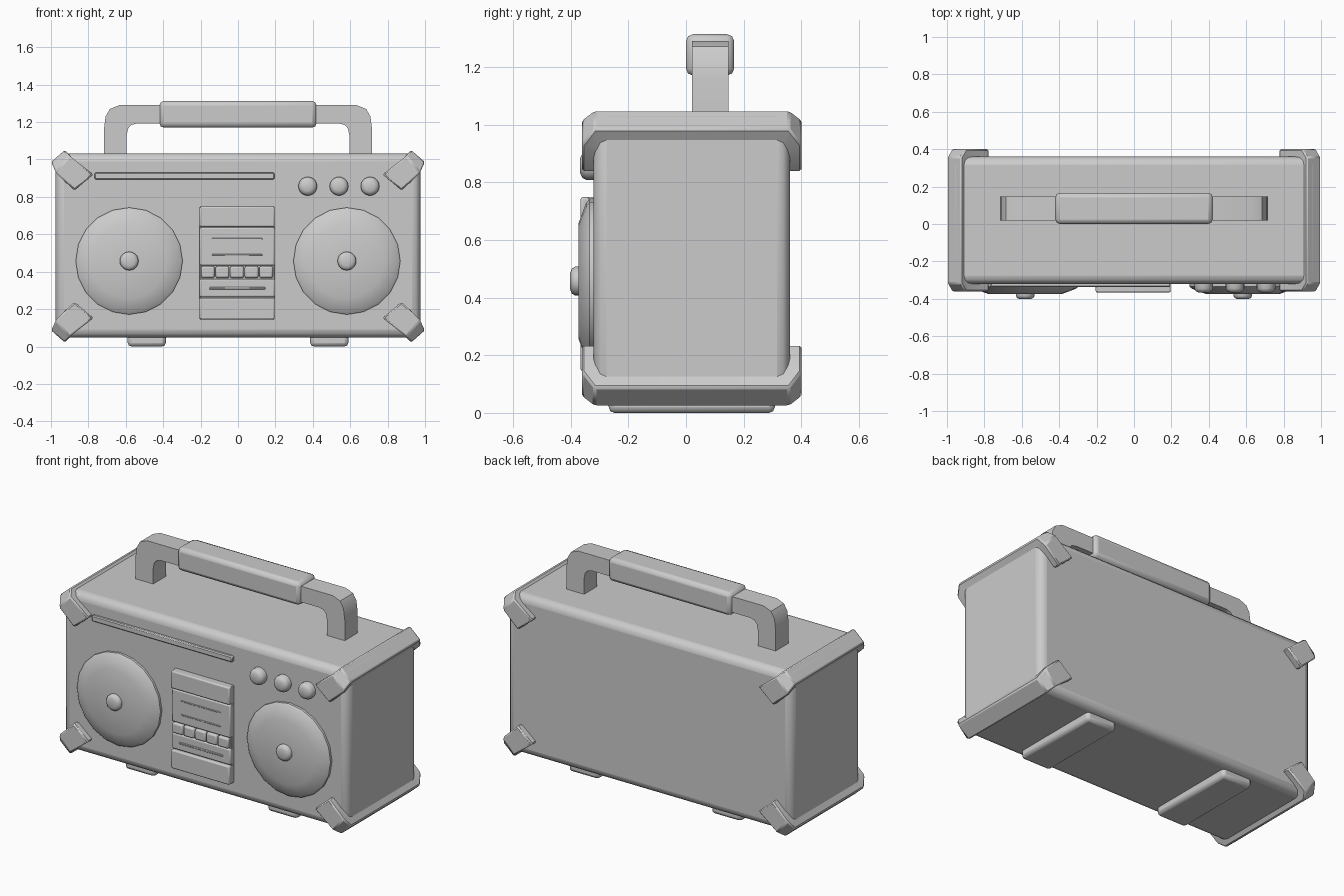
import bpy, bmesh, math
from mathutils import Vector

if "Cube" in bpy.data.objects:
    bpy.data.objects.remove(bpy.data.objects["Cube"])


def finish(name, bm, bevel=0.0, segments=2, angle=35):
    bmesh.ops.recalc_face_normals(bm, faces=bm.faces[:])
    me = bpy.data.meshes.new(name)
    bm.to_mesh(me)
    bm.free()
    ob = bpy.data.objects.new(name, me)
    bpy.context.collection.objects.link(ob)
    if bevel:
        m = ob.modifiers.new("bevel", 'BEVEL')
        m.width, m.segments, m.limit_method = bevel, segments, 'ANGLE'
    bpy.ops.object.select_all(action='DESELECT')
    bpy.context.view_layer.objects.active = ob
    ob.select_set(True)
    bpy.ops.object.shade_smooth_by_angle(angle=math.radians(angle))
    return ob


def box(name, x, y, z, bevel=0.01, segments=2):
    bm = bmesh.new()
    bmesh.ops.create_cube(bm, size=1)
    for v in bm.verts:
        v.co = Vector([(r[0] + r[1]) / 2 + c * (r[1] - r[0]) for r, c in zip((x, y, z), v.co)])
    return finish(name, bm, bevel, segments)


def loft(name, sections, bevel=0.0, segments=2, angle=35, closed_ends=True):
    bm = bmesh.new()
    rings = [[bm.verts.new(p) for p in s] for s in sections]
    for a, b in zip(rings, rings[1:]):
        for i in range(len(a)):
            j = (i + 1) % len(a)
            bm.faces.new((a[i], a[j], b[j], b[i]))
    if closed_ends:
        bm.faces.new(rings[0])
        bm.faces.new(rings[-1])
    return finish(name, bm, bevel, segments, angle)


def disc(name, cx, cz, profile, sides, angle=40):
    # profile of (radius, y) turned about the y axis
    rings = [[(cx + r * math.cos(2 * math.pi * i / sides), y,
               cz + r * math.sin(2 * math.pi * i / sides)) for i in range(sides)]
             for r, y in profile]
    return loft(name, rings, angle=angle)


# main case
box("case", (-0.975, 0.975), (-0.32, 0.36), (0.047, 1.033), 0.045, 3)

# corner straps: front tab, over the long edge, back tab
MID_Z = 0.536
outer = [((0.773, 0.92), (0.874, 0.834), -0.36),
         ((0.9, 1.02), (0.975, 0.93), -0.36),
         ((0.925, 1.051), (1.0, 0.985), -0.318)]
inner = [((0.773, 0.92), (0.874, 0.834), -0.30),
         ((0.87, 0.99), (0.945, 0.90), -0.30),
         ((0.87, 0.99), (0.945, 0.90), -0.28)]
path_o = outer + [(a, b, 0.04 - y) for a, b, y in reversed(outer)]
path_i = inner + [(a, b, 0.04 - y) for a, b, y in reversed(inner)]
for sx, side in ((-1, "left"), (1, "right")):
    for sz, level in ((-1, "bottom"), (1, "top")):
        def put(p, y):
            return (sx * p[0], y, MID_Z + sz * (p[1] - MID_Z))
        loft(f"corner_strap_{level}_{side}",
             [[put(o[0], o[2]), put(o[1], o[2]), put(i[1], i[2]), put(i[0], i[2])]
              for o, i in zip(path_o, path_i)], 0.008, 1)

# carrying handle: outer and inner outline pairs
half = [((0.717, 1.0), (0.595, 1.0)), ((0.717, 1.16), (0.595, 1.13)),
        ((0.708, 1.23), (0.588, 1.165)), ((0.685, 1.27), (0.57, 1.185)),
        ((0.635, 1.29), (0.54, 1.192)), ((0.3, 1.29), (0.3, 1.192))]
arch = half + [((-a[0], a[1]), (-b[0], b[1])) for a, b in reversed(half)]
loft("handle", [[(a[0], 0.02, a[1]), (a[0], 0.147, a[1]),
                 (b[0], 0.147, b[1]), (b[0], 0.02, b[1])] for a, b in arch])
box("handle_grip", (-0.42, 0.42), (0.0, 0.167), (1.17, 1.313), 0.024, 2)

# speakers with centre caps
for s, side in ((-1, "left"), (1, "right")):
    cx = s * 0.582
    disc(f"speaker_{side}", cx, 0.457,
         [(0.286, -0.30), (0.286, -0.335), (0.27, -0.347), (0.2, -0.373), (0.03, -0.373)], 20)
    disc(f"speaker_cap_{side}", cx, 0.457,
         [(0.05, -0.36), (0.05, -0.385), (0.043, -0.396), (0.028, -0.402)], 20, 60)

# control knobs
for i, cx in enumerate((0.373, 0.54, 0.706)):
    disc(f"knob_{i + 1}", cx, 0.857,
         [(0.05, -0.30), (0.05, -0.345), (0.042, -0.359), (0.026, -0.367)], 20, 60)

# tuning strip
box("tuning_strip", (-0.767, 0.195), (-0.338, -0.30), (0.893, 0.93), 0.006, 1)

# cassette deck
DX = (-0.205, 0.196)
box("deck_base", DX, (-0.343, -0.30), (0.145, 0.748), 0.004, 1)
box("deck_top_panel", DX, (-0.366, -0.33), (0.64, 0.748), 0.008)
box("deck_door", DX, (-0.358, -0.33), (0.433, 0.636), 0.008)
box("deck_slot_panel", DX, (-0.355, -0.33), (0.264, 0.362), 0.008)
box("deck_slot_bar", (-0.153, 0.147), (-0.36, -0.34), (0.305, 0.317), 0.003, 1)
box("deck_bottom_panel", DX, (-0.366, -0.33), (0.145, 0.26), 0.008)
for z in (0.49, 0.575):
    box("deck_door_rib", (-0.14, 0.13), (-0.361, -0.34), (z - 0.004, z + 0.004), 0.002, 1)
for i in range(5):
    x = -0.198 + i * 0.078
    box(f"deck_button_{i + 1}", (x, x + 0.073), (-0.366, -0.33), (0.366, 0.43), 0.01)

# feet
for s, side in ((-1, "left"), (1, "right")):
    box(f"foot_{side}", (s * 0.488 - 0.102, s * 0.488 + 0.102), (-0.268, 0.308), (0.0, 0.08), 0.02, 2)
